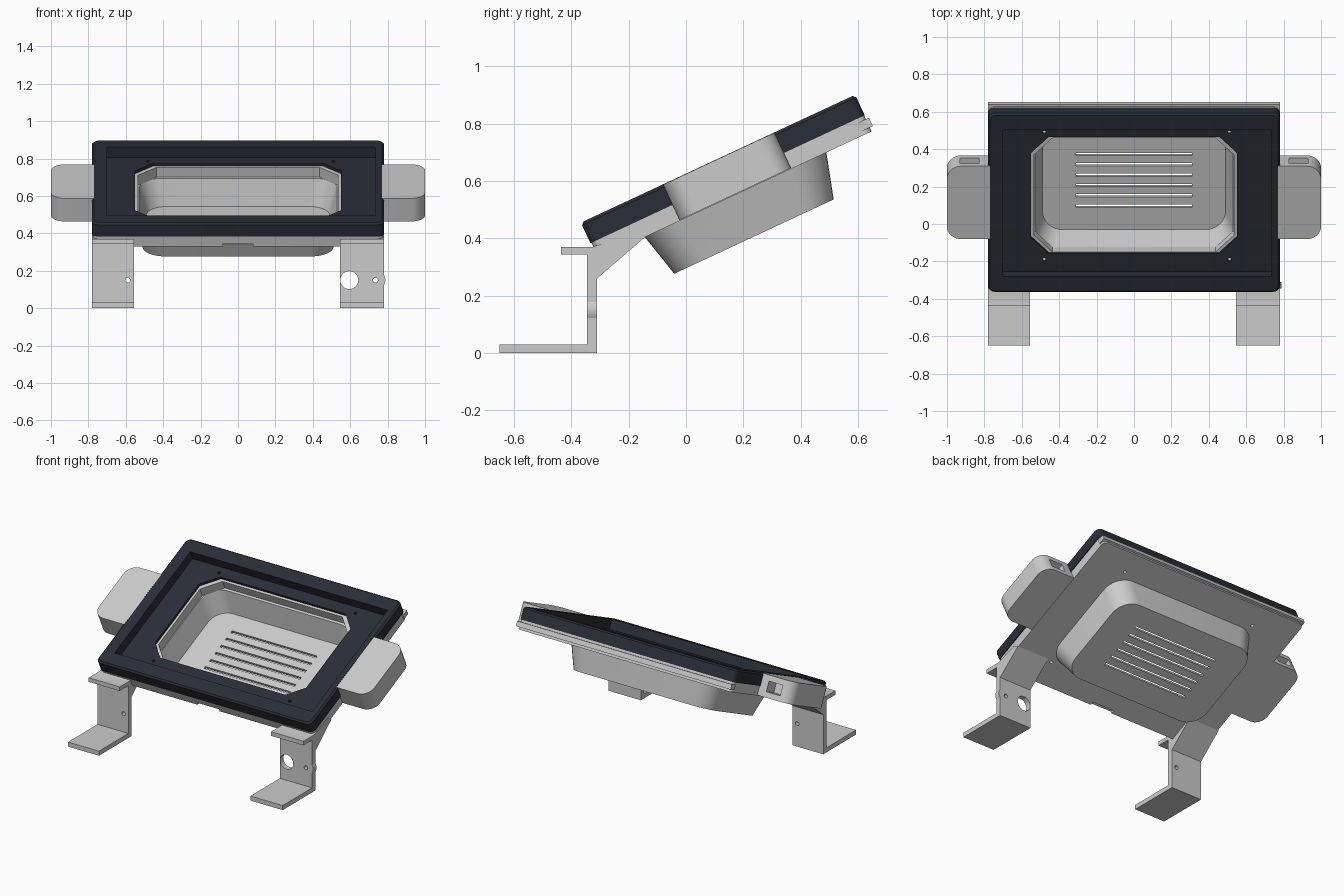
import bpy, bmesh, math
from mathutils import Matrix

if "Cube" in bpy.data.objects:
    bpy.data.objects.remove(bpy.data.objects["Cube"])

TILT = math.radians(25)   # tilted parts are modelled flat as (x, slope, normal)
dark = bpy.data.materials.new("dark_plastic")
dark.diffuse_color = (0.022, 0.027, 0.038, 1)
dark.use_nodes = True
dark.node_tree.nodes["Principled BSDF"].inputs["Base Color"].default_value = dark.diffuse_color


def rrect(x0, x1, y0, y1, r=0.0, seg=6):
    """Rounded rectangle; seg=1 gives chamfered corners."""
    if r == 0:
        return [(x0, y0), (x1, y0), (x1, y1), (x0, y1)]
    pts = []
    for cx, cy, a in ((x1 - r, y1 - r, 0), (x0 + r, y1 - r, 90),
                      (x0 + r, y0 + r, 180), (x1 - r, y0 + r, 270)):
        for i in range(seg + 1):
            t = math.radians(a + 90 * i / seg)
            pts.append((cx + r * math.cos(t), cy + r * math.sin(t)))
    return pts


def loft(name, rings, tilt=True, mat=None, matrix=None):
    """Join rings of (outline, height) into one closed solid."""
    bm = bmesh.new()
    vs = [[bm.verts.new((x, y, h)) for x, y in pts] for pts, h in rings]
    n = len(vs[0])
    for a, b in zip(vs, vs[1:]):
        for i in range(n):
            j = (i + 1) % n
            bm.faces.new((a[i], a[j], b[j], b[i]))
    bm.faces.new(vs[0][::-1])
    bm.faces.new(vs[-1])
    if matrix:
        bm.transform(matrix)
    bmesh.ops.recalc_face_normals(bm, faces=bm.faces)
    me = bpy.data.meshes.new(name)
    bm.to_mesh(me)
    bm.free()
    ob = bpy.data.objects.new(name, me)
    bpy.context.collection.objects.link(ob)
    if tilt:
        ob.rotation_euler.x = TILT
    if mat:
        me.materials.append(mat)
    return ob


def prism(name, pts, h0, h1, **kw):
    return loft(name, [(pts, h0), (pts, h1)], **kw)


def circle(cx, cy, r, n=24):
    return [(cx + r * math.cos(2 * math.pi * i / n),
             cy + r * math.sin(2 * math.pi * i / n)) for i in range(n)]


def cut(ob, cutter, op='DIFFERENCE'):
    bpy.context.view_layer.update()
    m = ob.modifiers.new("cut", 'BOOLEAN')
    m.operation, m.object, m.solver = op, cutter, 'EXACT'
    bpy.context.view_layer.objects.active = ob
    bpy.ops.object.modifier_apply(modifier=m.name)
    bpy.data.objects.remove(cutter)


# Dark bezel: chamfered rim, screen recess and clipped-corner opening
bezel = loft("bezel", [
    (rrect(-0.78, 0.78, -0.14, 0.915, 0.035), 0.488),
    (rrect(-0.78, 0.78, -0.14, 0.915, 0.035), 0.557),
    (rrect(-0.77, 0.77, -0.13, 0.905, 0.03), 0.567)], mat=dark)
cut(bezel, prism("c", rrect(-0.70, 0.735, -0.045, 0.82), 0.505, 0.7))
cut(bezel, prism("c", rrect(-0.55, 0.55, 0.06, 0.75, 0.095, 1), 0.4, 0.7))

# Grey back plate with opening and front latch notch
plate = prism("back_plate", rrect(-0.775, 0.775, -0.136, 0.913, 0.03), 0.427, 0.488)
cut(plate, prism("c", rrect(-0.535, 0.535, 0.062, 0.735, 0.1, 1), 0.3, 0.6))
cut(plate, prism("c", rrect(-0.08, 0.08, -0.2, -0.115), 0.40, 0.445))

# Screw holes through bezel and plate
for x in (-0.48, 0.51):
    for s in (0.025, 0.776):
        for part in (bezel, plate):
            cut(part, prism("c", circle(x, s, 0.01, 12), 0.3, 0.7))

# Lip along the back edge
prism("back_lip", rrect(-0.78, 0.78, 0.88, 0.925), 0.442, 0.474)

# Tapered hollow housing under the plate, with vent slots
housing = loft("rear_housing", [
    (rrect(-0.51, 0.51, 0.08, 0.693, 0.12, 8), 0.268),
    (rrect(-0.55, 0.55, 0.04, 0.74, 0.13, 8), 0.43),
    (rrect(-0.53, 0.53, 0.06, 0.72, 0.12, 8), 0.43),
    (rrect(-0.49, 0.49, 0.10, 0.673, 0.11, 8), 0.286)])
for i in range(6):
    s = 0.24 + 0.061 * i
    cut(housing, prism("c", rrect(-0.31, 0.31, s - 0.008, s + 0.008), 0.2, 0.35))

# Side pods with a slot in the back face
for side, label in ((-1, "left"), (1, "right")):
    pts = rrect(0.6, 1.0, 0.175, 0.605, 0.075, 8)
    pts = [(side * max(x, 0.765), s) for x, s in pts]
    # merge the points flattened onto the inner edge
    pts = [p for i, p in enumerate(pts) if abs(p[0]) > 0.766]
    pts += [(side * 0.765, 0.175), (side * 0.765, 0.605)]
    pts.sort(key=lambda p: math.atan2(p[1] - 0.39, p[0] - side * 0.88))
    pod = prism(label + "_side_pod", pts, 0.43, 0.566)
    xa, xb = sorted((side * 0.83, side * 0.93))
    cut(pod, prism("c", rrect(xa, xb, 0.52, 0.7), 0.465, 0.53))

# Bracket legs: side profile (y, z) extruded along x
PROFILE = [(-0.65, 0), (-0.31, 0), (-0.31, 0.26), (-0.145, 0.402), (-0.18, 0.42),
           (-0.325, 0.37), (-0.435, 0.37), (-0.435, 0.343), (-0.345, 0.343),
           (-0.345, 0.03), (-0.65, 0.03)]
TO_X = Matrix(((0, 0, 1, 0), (1, 0, 0, 0), (0, 1, 0, 0), (0, 0, 0, 1)))
TO_Y = Matrix(((1, 0, 0, 0), (0, 0, 1, 0), (0, 1, 0, 0), (0, 0, 0, 1)))
left_leg = prism("left_leg", PROFILE, -0.78, -0.555, tilt=False, matrix=TO_X)
right_leg = prism("right_leg", PROFILE, 0.545, 0.78, tilt=False, matrix=TO_X)
# Rounded boss and cable holes in the uprights
cut(right_leg, prism("c", circle(0.735, 0.15, 0.053, 32), -0.345, -0.31,
                     tilt=False, matrix=TO_Y), 'UNION')
for leg, x, r in ((left_leg, -0.59, 0.013), (right_leg, 0.735, 0.013),
                  (right_leg, 0.595, 0.048)):
    cut(leg, prism("c", circle(x, 0.15, r), -0.5, -0.2, tilt=False, matrix=TO_Y))

# Smooth the rounded corners, keep real edges sharp
for ob in bpy.context.collection.objects:
    ob.select_set(True)
bpy.context.view_layer.objects.active = bezel
bpy.ops.object.shade_smooth_by_angle(angle=math.radians(20))
